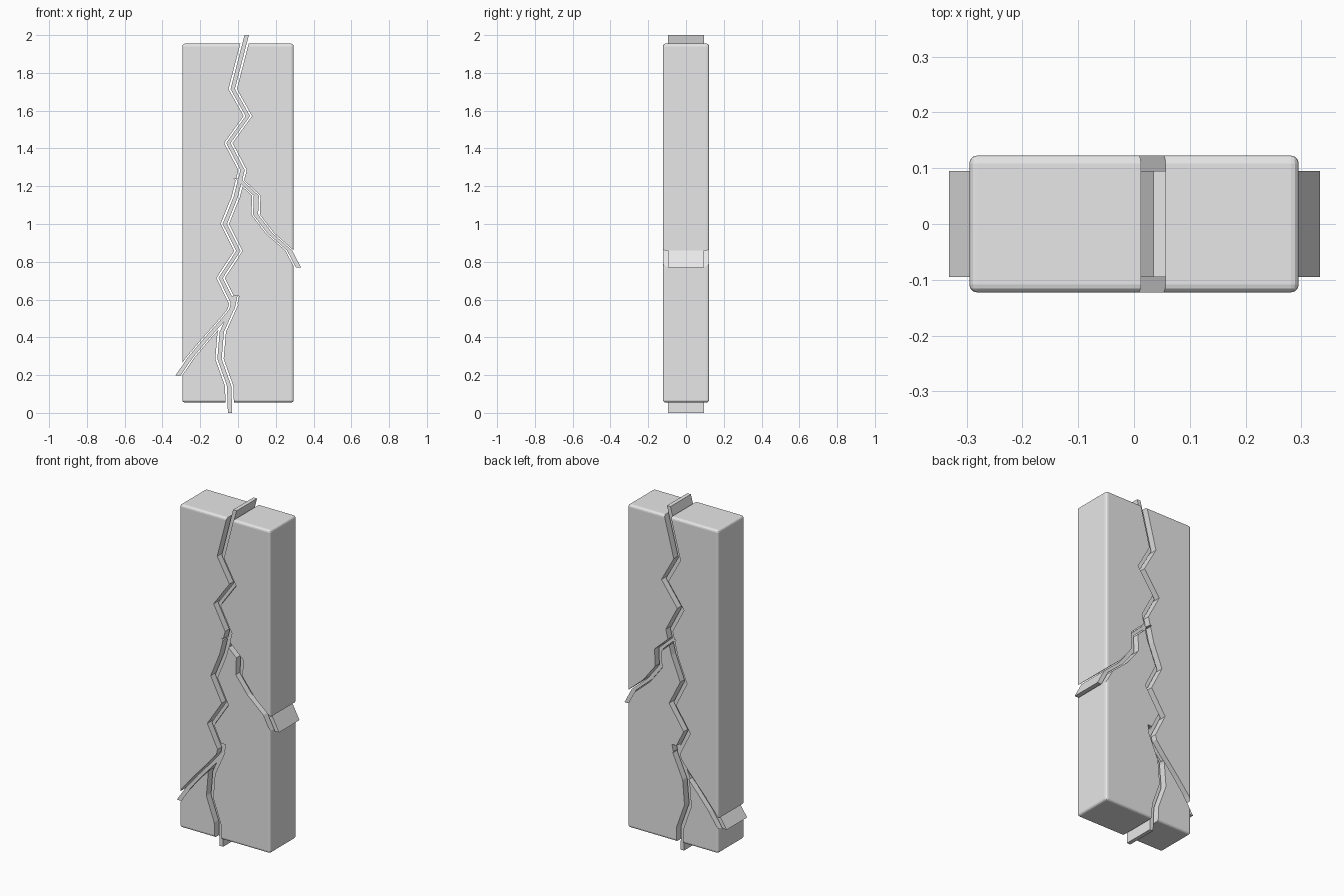
import bpy
import bmesh

if "Cube" in bpy.data.objects:
    bpy.data.objects.remove(bpy.data.objects["Cube"], do_unlink=True)

# One plain stone colour
stone = bpy.data.materials.new("light grey stone")
stone.use_nodes = True
grey = (0.8, 0.8, 0.8, 1.0)
stone.diffuse_color = grey
stone.node_tree.nodes["Principled BSDF"].inputs["Base Color"].default_value = grey


def make_object(name, bm):
    bmesh.ops.recalc_face_normals(bm, faces=bm.faces)
    mesh = bpy.data.meshes.new(name)
    bm.to_mesh(mesh)
    bm.free()
    mesh.materials.append(stone)
    obj = bpy.data.objects.new(name, mesh)
    bpy.context.collection.objects.link(obj)
    return obj


def ribbon(name, path, half_width, half_depth):
    """Upright band that follows a zigzag path in x and z, widened along x."""
    bm = bmesh.new()
    rings = []
    for x, z in path:
        corners = [(-1, -1), (1, -1), (1, 1), (-1, 1)]
        rings.append([bm.verts.new((x + sx * half_width, sy * half_depth, z))
                      for sx, sy in corners])
    for a, b in zip(rings, rings[1:]):
        for i in range(4):
            j = (i + 1) % 4
            bm.faces.new((a[i], a[j], b[j], b[i]))
    bm.faces.new(rings[0])
    bm.faces.new(rings[-1])
    return make_object(name, bm)


def apply_modifier(obj, mod):
    bpy.ops.object.select_all(action="DESELECT")
    bpy.context.view_layer.objects.active = obj
    obj.select_set(True)
    bpy.ops.object.modifier_apply(modifier=mod.name)


# Crack paths: the main one has evenly spaced heights from top to bottom
main_x = [0.046, 0.009, -0.028, 0.052, -0.051, 0.024, -0.012, -0.070,
          0.002, -0.092, -0.022, -0.086, -0.098, -0.047, -0.042]
steps = len(main_x) - 1
main_path = [(x, 2.0 * (1 - i / steps)) for i, x in enumerate(main_x)]
right_path = [(0.0, 1.24), (0.097, 1.15), (0.093, 1.05),
              (0.17, 0.95), (0.273, 0.86), (0.32, 0.77)]
left_path = [(-0.016, 0.62), (-0.032, 0.55), (-0.085, 0.485),
             (-0.175, 0.385), (-0.255, 0.29), (-0.318, 0.197)]
cracks = {
    "main_crack_core": (main_path, 0.0115, 0.022),
    "left_branch_core": (right_path, 0.0135, 0.022),
    "right_branch_core": (left_path, 0.0135, 0.022),
}

# Stone slab with softened edges
bm = bmesh.new()
bmesh.ops.create_cube(bm, size=1)
for v in bm.verts:
    v.co.x *= 0.59
    v.co.y *= 0.245
    v.co.z = v.co.z * 1.9 + 1.005
slab = make_object("cracked_slab", bm)
bevel = slab.modifiers.new("Soft edges", "BEVEL")
bevel.width = 0.014
bevel.segments = 3
apply_modifier(slab, bevel)

# Split the slab along each crack and set a thinner core inside the gap
for name, (path, core_width, gap_width) in cracks.items():
    cutter = ribbon("crack_cutter", path, gap_width, 0.2)
    cutter.hide_render = True
    cut = slab.modifiers.new("Crack", "BOOLEAN")
    cut.operation = "DIFFERENCE"
    cut.solver = "EXACT"
    cut.object = cutter
    apply_modifier(slab, cut)
    bpy.data.objects.remove(cutter, do_unlink=True)
    ribbon(name, path, core_width, 0.095)
